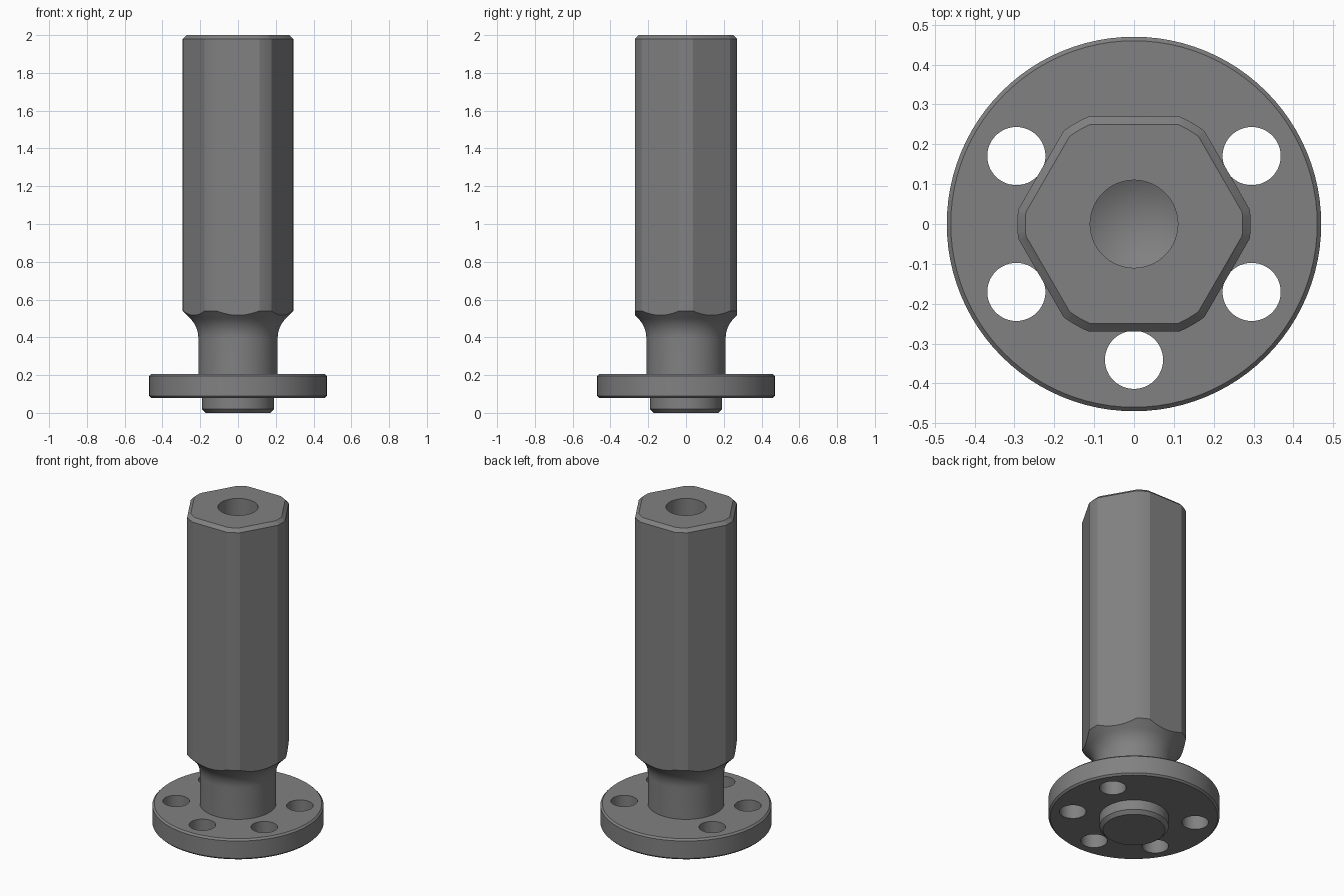
import bpy, bmesh
from math import sin, cos, pi, radians
from mathutils import Matrix

if "Cube" in bpy.data.objects:
    bpy.data.objects.remove(bpy.data.objects["Cube"], do_unlink=True)

SEGMENTS = 96

steel = bpy.data.materials.new("grey steel")
steel.use_nodes = True
colour = (0.22, 0.22, 0.22, 1)
steel.diffuse_color = colour
steel.node_tree.nodes["Principled BSDF"].inputs["Base Color"].default_value = colour


def add_object(name, bm):
    bmesh.ops.recalc_face_normals(bm, faces=bm.faces)
    mesh = bpy.data.meshes.new(name)
    bm.to_mesh(mesh)
    bm.free()
    mesh.materials.append(steel)
    obj = bpy.data.objects.new(name, mesh)
    bpy.context.collection.objects.link(obj)
    return obj


def turned(name, profile):
    """Solid of revolution from (radius, height) points that end on the axis."""
    bm = bmesh.new()
    verts = [bm.verts.new((r, 0, z)) for r, z in profile]
    edges = [bm.edges.new(pair) for pair in zip(verts, verts[1:])]
    bmesh.ops.spin(bm, geom=verts + edges, cent=(0, 0, 0), axis=(0, 0, 1),
                   angle=2 * pi, steps=SEGMENTS)
    bmesh.ops.remove_doubles(bm, verts=bm.verts, dist=0.0001)
    return add_object(name, bm)


def combine(obj, tool, operation):
    """Apply a boolean and discard the tool."""
    tool.hide_render = True
    mod = obj.modifiers.new(operation.lower(), 'BOOLEAN')
    mod.object, mod.operation, mod.solver = tool, operation, 'EXACT'
    bpy.context.view_layer.objects.active = obj
    bpy.ops.object.modifier_apply(modifier=mod.name)
    bpy.data.objects.remove(tool, do_unlink=True)


def finish(obj):
    bpy.ops.object.select_all(action='DESELECT')
    obj.select_set(True)
    bpy.context.view_layer.objects.active = obj
    bpy.ops.object.shade_smooth_by_angle(angle=radians(20))


# Shaft: round neck, concave fillet, cone and rounded corners of the hexagon
neck, corner, chamfer = 0.21, 0.293, 0.02
fillet = 0.15
arc = [(neck + fillet * (1 - cos(a)), 0.395 + fillet * sin(a))
       for a in (radians(45) * i / 8 for i in range(9))]
end_r, end_z = arc[-1]
shaft = turned("hexagonal_shaft",
               [(0, 0.15), (neck, 0.15)] + arc +
               [(corner, end_z + corner - end_r), (corner, 2 - chamfer),
                (corner - chamfer, 2), (0, 2)])

# Hexagonal bar with a chamfered top end, flats facing front and back
apothem = 0.27
bm = bmesh.new()
rings = []
for size, z in ((apothem, 0.1), (apothem, 2 - chamfer), (apothem - 2 * chamfer, 2 + chamfer)):
    radius = size / cos(pi / 6)
    rings.append([bm.verts.new((radius * cos(i * pi / 3), radius * sin(i * pi / 3), z))
                  for i in range(6)])
for low, high in zip(rings, rings[1:]):
    for i in range(6):
        j = (i + 1) % 6
        bm.faces.new((low[i], low[j], high[j], high[i]))
bm.faces.new(rings[0])
bm.faces.new(rings[-1])
combine(shaft, add_object("hexagon_tool", bm), 'INTERSECT')

# Drilled bore with a conical bottom
bore = turned("bore_tool", [(0, 1.44), (0.11, 1.5), (0.11, 2.1), (0, 2.1)])
combine(shaft, bore, 'DIFFERENCE')
finish(shaft)

# Round flange with a short centring boss below
flange = turned("mounting_flange", [
    (0, 0), (0.17, 0), (0.19, 0.02), (0.19, 0.08), (0.46, 0.08), (0.47, 0.09),
    (0.47, 0.195), (0.46, 0.205), (0, 0.205)])

# Five bolt holes on a six-hole pattern, the back one left out
bm = bmesh.new()
for angle in (30, 150, 210, 270, 330):
    a = radians(angle)
    bmesh.ops.create_cone(bm, cap_ends=True, segments=48, radius1=0.073, radius2=0.073,
                          depth=0.4,
                          matrix=Matrix.Translation((0.341 * cos(a), 0.341 * sin(a), 0.15)))
combine(flange, add_object("bolt_hole_tool", bm), 'DIFFERENCE')
finish(flange)
